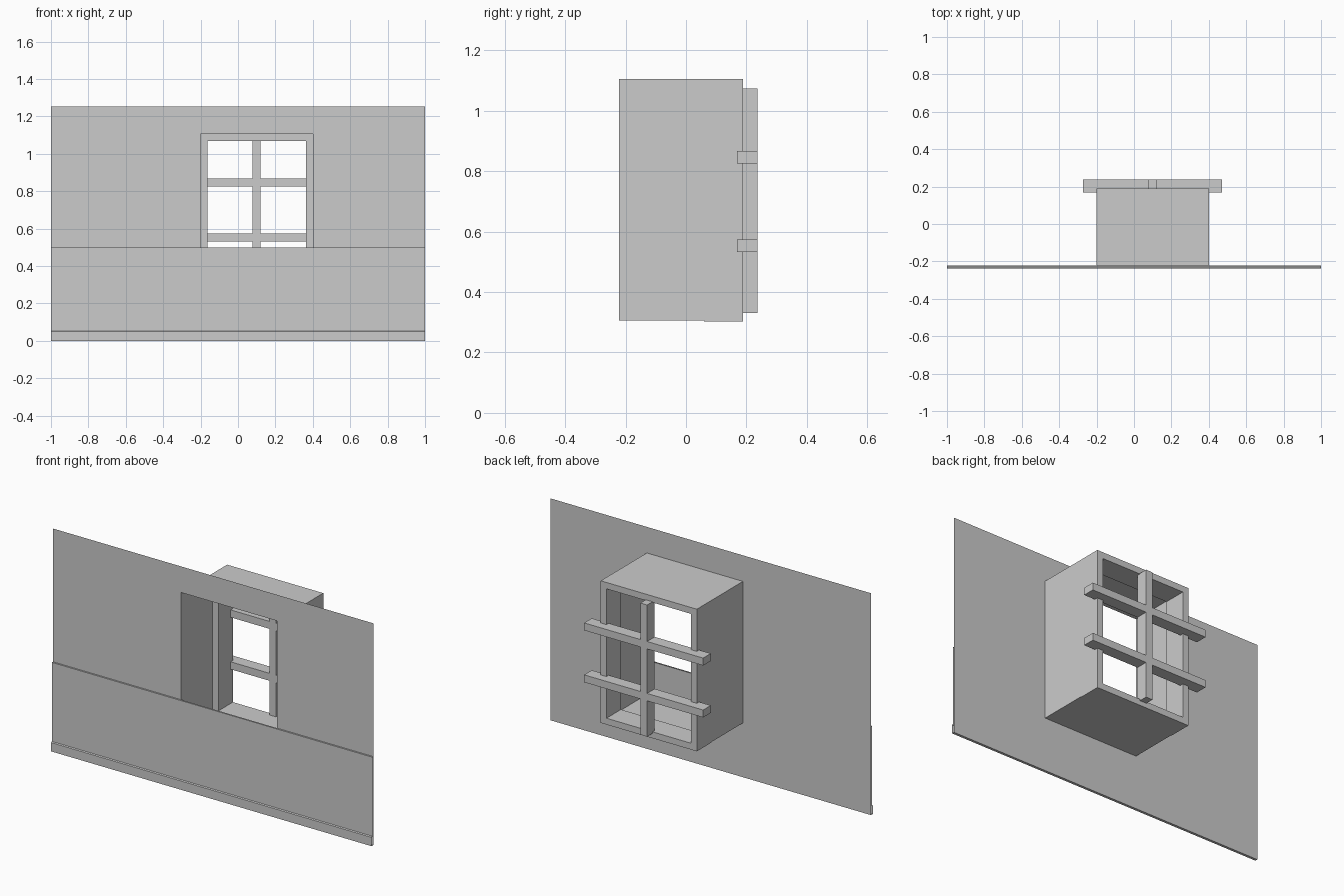
import bpy, bmesh

if "Cube" in bpy.data.objects:
    bpy.data.objects.remove(bpy.data.objects["Cube"])

WALL_Y, FRAME_Y, BACK_Y = -0.222, 0.06, 0.189
X0, X1, Z0, Z1 = -0.2, 0.4, 0.303, 1.105   # window opening
T = 0.036                                  # frame bar width


def finish(name, bm):
    me = bpy.data.meshes.new(name)
    bm.to_mesh(me)
    bm.free()
    ob = bpy.data.objects.new(name, me)
    bpy.context.collection.objects.link(ob)
    return ob


def box(name, lo, hi):
    bm = bmesh.new()
    bmesh.ops.create_cube(bm, size=1)
    for v in bm.verts:
        v.co = [(a + b) / 2 + c * (b - a) for a, b, c in zip(lo, hi, v.co)]
    return finish(name, bm)


def sweep(name, start, direction, closed=False):
    """Extrude an open or closed profile into a sheet."""
    bm = bmesh.new()
    a = [bm.verts.new(p) for p in start]
    b = [bm.verts.new([c + d for c, d in zip(p, direction)]) for p in start]
    n = len(a)
    for i in range(n if closed else n - 1):
        j = (i + 1) % n
        bm.faces.new((a[i], a[j], b[j], b[i]))
    return finish(name, bm)


# Wall sheet with a window opening
bm = bmesh.new()
xs, zs = (-1, X0, X1, 1), (0, Z0 + 0.003, Z1, 1.252)
grid = [[bm.verts.new((x, WALL_Y, z)) for x in xs] for z in zs]
for r in range(3):
    for c in range(3):
        if (r, c) != (1, 1):
            bm.faces.new((grid[r][c], grid[r][c + 1], grid[r + 1][c + 1], grid[r + 1][c]))
finish("wall", bm)

# Lower wall panel and baseboard, open at the ends
sweep("wainscot", [(-1, WALL_Y, 0.5), (-1, -0.231, 0.5), (-1, -0.231, 0.05)], (2, 0, 0))
sweep("baseboard", [(-1, -0.231, 0.054), (-1, -0.237, 0.05), (-1, -0.237, 0),
                    (-1, WALL_Y, 0)], (2, 0, 0))

# Deep window reveal, open front and back
zb = Z0 + 0.003
sweep("window_reveal", [(X0, WALL_Y, zb), (X0, WALL_Y, Z1), (X1, WALL_Y, Z1), (X1, WALL_Y, zb)],
      (0, FRAME_Y - WALL_Y, 0), closed=True)

# Window frame: a closed rectangular ring
bm = bmesh.new()
loops = []
for y, t in ((FRAME_Y, 0), (BACK_Y, 0), (BACK_Y, T), (FRAME_Y, T)):
    loops.append([bm.verts.new(p) for p in ((X0 + t, y, Z0 + t), (X1 - t, y, Z0 + t),
                                            (X1 - t, y, Z1 - t), (X0 + t, y, Z1 - t))])
for k in range(4):
    p, q = loops[k], loops[(k + 1) % 4]
    for i in range(4):
        j = (i + 1) % 4
        bm.faces.new((p[i], p[j], q[j], q[i]))
bmesh.ops.recalc_face_normals(bm, faces=bm.faces)
finish("window_frame", bm)

# Cross bars behind the frame
box("vertical_bar", (0.077, 0.169, 0.33), (0.119, 0.237, 1.073))
for i, z in enumerate((0.553, 0.846)):
    box(f"horizontal_bar_{i + 1}", (-0.273, 0.169, z - 0.021), (0.47, 0.237, z + 0.021))
